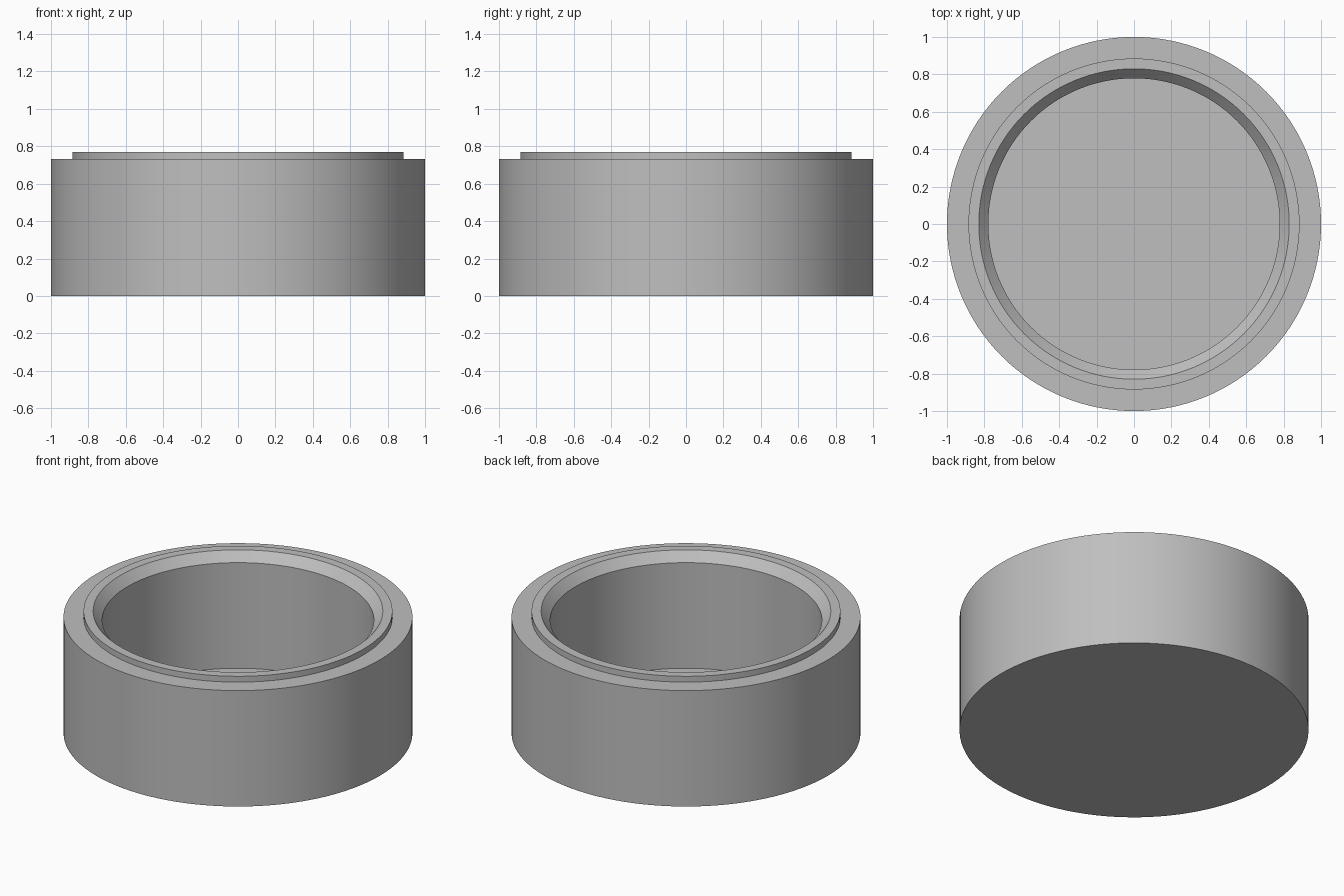
import bpy
import bmesh
import math

if "Cube" in bpy.data.objects:
    bpy.data.objects.remove(bpy.data.objects["Cube"])

SEGMENTS = 128

# Plain grey for the whole body
grey = bpy.data.materials.new("grey")
grey.diffuse_color = (0.52, 0.52, 0.52, 1.0)
grey.use_nodes = True
grey.node_tree.nodes["Principled BSDF"].inputs["Base Color"].default_value = grey.diffuse_color

# Half section (radius, height), from the underside centre round to the floor centre
profile = [
    (0.0, 0.0), (1.0, 0.0),            # underside
    (1.0, 0.733), (0.885, 0.733),      # outer wall and shoulder
    (0.885, 0.77), (0.83, 0.77),       # raised rim
    (0.779, 0.713),                    # inner chamfer
    (0.779, 0.045), (0.0, 0.045),      # inner wall and floor
]


def lathe(name, points, material):
    """Spin a half section around z into a closed solid."""
    bm = bmesh.new()
    verts = [bm.verts.new((r, 0.0, z)) for r, z in points]
    edges = [bm.edges.new(pair) for pair in zip(verts, verts[1:])]
    bmesh.ops.spin(bm, geom=verts + edges, cent=(0, 0, 0), axis=(0, 0, 1),
                   angle=math.tau, steps=SEGMENTS, use_merge=True)
    bmesh.ops.remove_doubles(bm, verts=bm.verts, dist=1e-4)
    bmesh.ops.recalc_face_normals(bm, faces=bm.faces)
    mesh = bpy.data.meshes.new(name)
    bm.to_mesh(mesh)
    bm.free()
    mesh.materials.append(material)
    obj = bpy.data.objects.new(name, mesh)
    bpy.context.collection.objects.link(obj)
    bpy.context.view_layer.objects.active = obj
    obj.select_set(True)
    bpy.ops.object.shade_smooth_by_angle(angle=math.radians(30))
    return obj


# Round open cup with stepped rim
lathe("cup_body", profile, grey)
